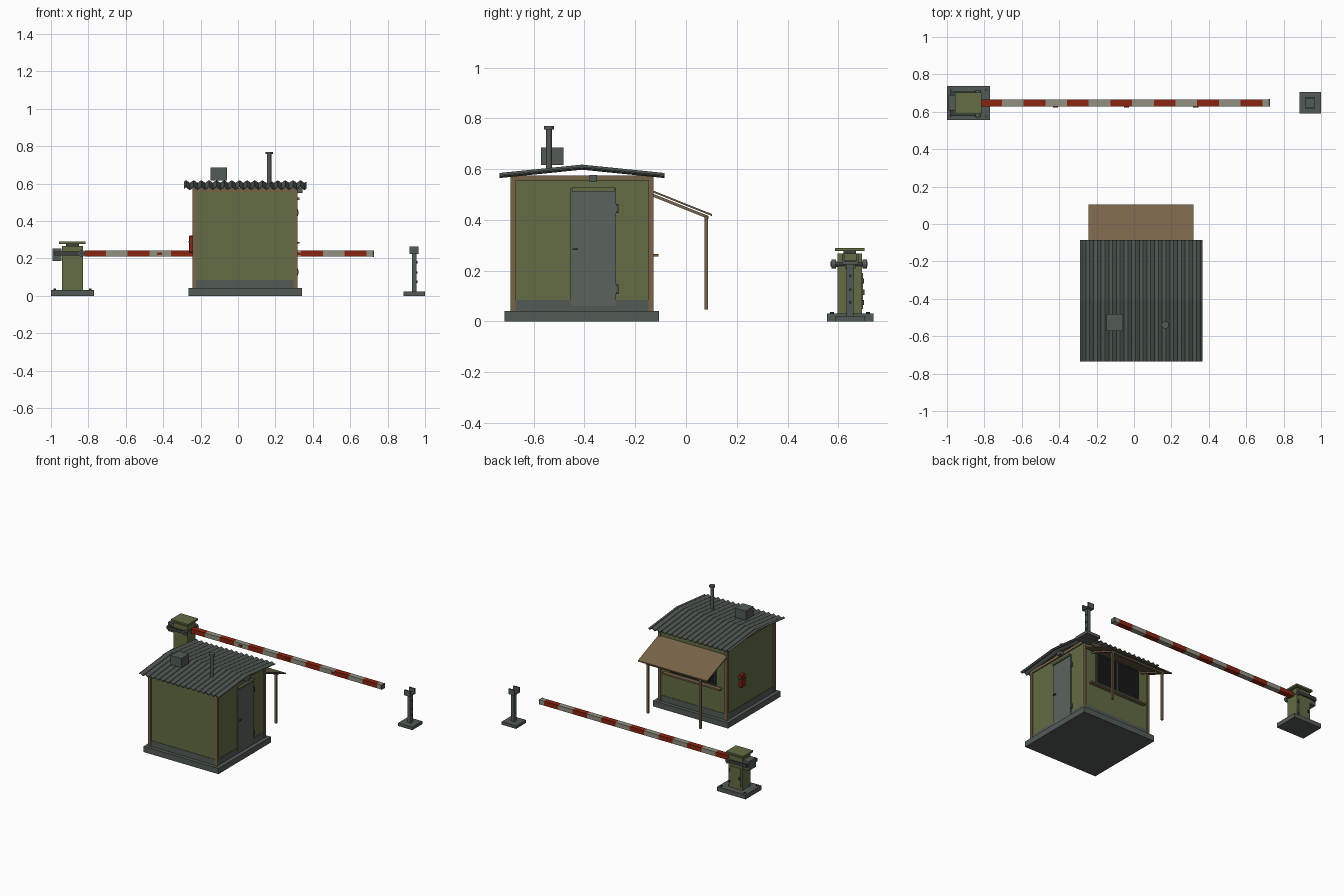
import bpy, bmesh, math
from mathutils import Vector, Matrix

if "Cube" in bpy.data.objects:
    bpy.data.objects.remove(bpy.data.objects["Cube"])


def mat(name, r, g, b):
    m = bpy.data.materials.new(name)
    m.diffuse_color = (r, g, b, 1)
    m.use_nodes = True
    m.node_tree.nodes["Principled BSDF"].inputs["Base Color"].default_value = m.diffuse_color
    return m


GREEN = mat("olive paint", 0.125, 0.150, 0.058)
GREY = mat("weathered steel", 0.085, 0.105, 0.092)
DOOR = mat("door grey", 0.105, 0.125, 0.105)
WOOD = mat("timber", 0.185, 0.125, 0.065)
RED = mat("barrier red", 0.26, 0.018, 0.006)
PALE = mat("faded white", 0.29, 0.28, 0.22)
DARK = mat("dark opening", 0.008, 0.008, 0.009)
IRON = mat("dark iron", 0.045, 0.052, 0.05)


def finish(name, bm, *mats):
    me = bpy.data.meshes.new(name)
    bmesh.ops.recalc_face_normals(bm, faces=bm.faces)
    bm.to_mesh(me)
    bm.free()
    for m in mats:
        me.materials.append(m)
    ob = bpy.data.objects.new(name, me)
    bpy.context.collection.objects.link(ob)
    return ob


def box(name, x0, x1, y0, y1, z0, z1, m, bevel=0):
    bm = bmesh.new()
    bmesh.ops.create_cube(bm, size=1)
    for v in bm.verts:
        v.co = ((x0 + x1) / 2 + v.co.x * (x1 - x0), (y0 + y1) / 2 + v.co.y * (y1 - y0),
                (z0 + z1) / 2 + v.co.z * (z1 - z0))
    if bevel:
        bmesh.ops.bevel(bm, geom=bm.edges[:], offset=bevel, segments=1, affect='EDGES')
    return finish(name, bm, m)


def rod(name, a, b, r, m, sides=12):
    a, b = Vector(a), Vector(b)
    bm = bmesh.new()
    bmesh.ops.create_cone(bm, cap_ends=True, segments=sides, radius1=r, radius2=r, depth=(b - a).length)
    rot = (b - a).to_track_quat('Z', 'Y').to_matrix().to_4x4()
    bm.transform(Matrix.Translation((a + b) / 2) @ rot)
    return finish(name, bm, m)


def prism(name, profile, x0, x1, m):
    """Extrude a (y, z) outline along x."""
    bm = bmesh.new()
    f = bm.faces.new([bm.verts.new((x0, y, z)) for y, z in profile])
    ext = bmesh.ops.extrude_face_region(bm, geom=[f])
    bmesh.ops.translate(bm, vec=(x1 - x0, 0, 0), verts=[g for g in ext['geom'] if isinstance(g, bmesh.types.BMVert)])
    return finish(name, bm, m)


# ---- Hut shell: slab, walls, skirting, corner posts, top plates
box("hut_slab", -0.265, 0.342, -0.715, -0.107, 0, 0.042, GREY)
box("hut_walls", -0.235, 0.31, -0.685, -0.137, 0.042, 0.57, GREEN)
box("hut_skirting", -0.238, 0.313, -0.688, -0.134, 0.042, 0.085, GREY)
for i, x in enumerate((-0.243, 0.298)):
    for j, y in enumerate((-0.692, -0.148)):
        box(f"corner_post_{i}{j}", x, x + 0.02, y, y + 0.02, 0.042, 0.56, WOOD)
for i, y in enumerate((-0.692, -0.148)):
    box(f"long_top_plate_{i}", -0.243, 0.318, y, y + 0.02, 0.556, 0.576, WOOD)
for i, x in enumerate((-0.243, 0.298)):
    box(f"end_top_plate_{i}", x, x + 0.02, -0.672, -0.148, 0.556, 0.576, WOOD)

# ---- Corrugated gable roof
bm = bmesh.new()
N, WAVES = 64, 16
rows = []
for y, z in ((-0.735, 0.575), (-0.41, 0.608), (-0.085, 0.575)):
    rows.append([bm.verts.new((-0.288 + 0.653 * i / N, y,
                 z + 0.007 * math.sin(2 * math.pi * WAVES * i / N))) for i in range(N + 1)])
for a, b in zip(rows, rows[1:]):
    for i in range(N):
        bm.faces.new((a[i], a[i + 1], b[i + 1], b[i]))
roof = finish("corrugated_roof", bm, GREY)
sol = roof.modifiers.new("thickness", 'SOLIDIFY')
sol.thickness = 0.006
sol.offset = 0

# ---- Roof equipment
box("roof_vent_box", -0.147, -0.058, -0.572, -0.482, 0.617, 0.685, GREY)
rod("chimney_pipe", (0.166, -0.54, 0.595), (0.166, -0.54, 0.76), 0.012, GREY, 16)
rod("chimney_cap", (0.166, -0.54, 0.757), (0.166, -0.54, 0.77), 0.02, GREY, 16)

# ---- Door on the right side
box("door", 0.308, 0.318, -0.455, -0.275, 0.06, 0.525, DOOR)
box("door_lintel", 0.31, 0.328, -0.45, -0.28, 0.513, 0.527, GREEN)
box("door_handle", 0.317, 0.328, -0.447, -0.425, 0.281, 0.288, IRON)
for i, z in enumerate((0.445, 0.127)):
    box(f"door_hinge_{i}", 0.308, 0.322, -0.275, -0.265, z - 0.018, z + 0.018, IRON)
    box(f"hinge_pin_{i}", 0.312, 0.323, -0.276, -0.269, z - 0.01, z + 0.01, GREY)
box("door_lamp", 0.316, 0.346, -0.38, -0.35, 0.55, 0.577, GREY)

# ---- Service window on the rear wall
box("window_opening", -0.14, 0.215, -0.14, -0.133, 0.285, 0.5, DARK)
for i, x in enumerate((-0.15, 0.033, 0.21)):
    box(f"window_upright_{i}", x, x + 0.01, -0.14, -0.128, 0.275, 0.51, IRON)
for i, z in enumerate((0.275, 0.5)):
    box(f"window_rail_{i}", -0.15, 0.22, -0.14, -0.128, z, z + 0.01, IRON)
box("counter_shelf", -0.195, 0.27, -0.14, -0.108, 0.255, 0.266, WOOD)

# ---- Awning
prism("awning_sheet", [(-0.135, 0.518), (0.103, 0.423), (0.103, 0.415), (-0.135, 0.510)], -0.243, 0.318, WOOD)
for i, x in enumerate((-0.175, 0.252)):
    prism(f"awning_rafter_{i}", [(-0.135, 0.505), (0.088, 0.416), (0.088, 0.404), (-0.135, 0.493)],
          x - 0.007, x + 0.007, WOOD)
    box(f"awning_post_{i}", x - 0.007, x + 0.007, 0.073, 0.087, 0.047, 0.41, WOOD)
box("awning_front_beam", -0.19, 0.267, 0.073, 0.087, 0.402, 0.414, WOOD)

# ---- Fire box on the left wall
box("fire_box", -0.262, -0.233, -0.32, -0.275, 0.23, 0.322, RED, 0.004)
box("fire_box_strap", -0.264, -0.24, -0.323, -0.272, 0.285, 0.292, IRON)

# ---- Barrier cabinet
Y = 0.647
box("barrier_base", -1.0, -0.77, 0.555, 0.738, 0, 0.032, GREY)
for i, x in enumerate((-0.98, -0.79)):
    for j, y in enumerate((0.575, 0.718)):
        rod(f"base_bolt_{i}{j}", (x, y, 0.03), (x, y, 0.038), 0.008, IRON, 6)
box("barrier_cabinet", -0.942, -0.828, 0.597, 0.693, 0.032, 0.267, GREEN)
box("cabinet_neck", -0.92, -0.85, 0.62, 0.67, 0.265, 0.278, IRON)
box("cabinet_cap", -0.956, -0.816, 0.587, 0.703, 0.277, 0.29, GREEN)
box("cabinet_door", -0.93, -0.842, 0.69, 0.697, 0.05, 0.19, GREEN)
box("cabinet_latch", -0.925, -0.915, 0.695, 0.703, 0.105, 0.125, IRON)
for i, z in enumerate((0.065, 0.15)):
    box(f"cabinet_hinge_{i}", -0.846, -0.836, 0.69, 0.702, z, z + 0.02, IRON)
box("counterweight", -0.992, -0.945, 0.608, 0.69, 0.187, 0.254, GREY)
for i, y in enumerate((0.582, 0.704)):
    box(f"counterweight_arm_{i}", -0.985, -0.825, y - 0.005, y + 0.005, 0.215, 0.237, IRON)
    rod(f"pivot_disc_{i}", (-0.835, y - 0.009, 0.226), (-0.835, y + 0.009, 0.226), 0.018, GREY)
box("counterweight_bar", -0.985, -0.965, 0.582, 0.704, 0.215, 0.237, IRON)
rod("pivot_shaft", (-0.835, 0.57, 0.226), (-0.835, 0.715, 0.226), 0.01, IRON)

# ---- Striped boom: one box sliced at the stripe edges
bm = bmesh.new()
edges = [-0.822] + [0.686 - 0.116 * k for k in range(12, -1, -1)] + [0.72]
rings = [[bm.verts.new((x, Y + dy, 0.225 + dz)) for dy, dz in
          ((-0.019, -0.016), (0.019, -0.016), (0.019, 0.016), (-0.019, 0.016))] for x in edges]
for k, (a, b) in enumerate(zip(rings, rings[1:])):
    for i in range(4):
        f = bm.faces.new((a[i], a[(i + 1) % 4], b[(i + 1) % 4], b[i]))
        f.material_index = k % 2
bm.faces.new(rings[0])
bm.faces.new(rings[-1]).material_index = 1
finish("boom", bm, RED, PALE)
box("boom_end_cap", 0.718, 0.726, 0.627, 0.667, 0.208, 0.242, GREY)
for i, x in enumerate((-0.42, -0.04, 0.33)):
    box(f"boom_reflector_{i}", x - 0.014, x + 0.014, 0.623, 0.629, 0.219, 0.231, RED)

# ---- Boom rest post
box("rest_base", 0.884, 1.0, 0.59, 0.705, 0, 0.022, GREY)
box("rest_post", 0.93, 0.955, 0.633, 0.661, 0.022, 0.228, GREY)
box("rest_cradle", 0.916, 0.964, 0.615, 0.679, 0.224, 0.237, GREY)
for i, y in enumerate((0.615, 0.669)):
    box(f"rest_prong_{i}", 0.916, 0.964, y, y + 0.01, 0.235, 0.263, GREY)
for i, z in enumerate((0.075, 0.125, 0.18)):
    rod(f"rest_bolt_{i}", (0.953, Y, z), (0.961, Y, z), 0.006, IRON, 6)
